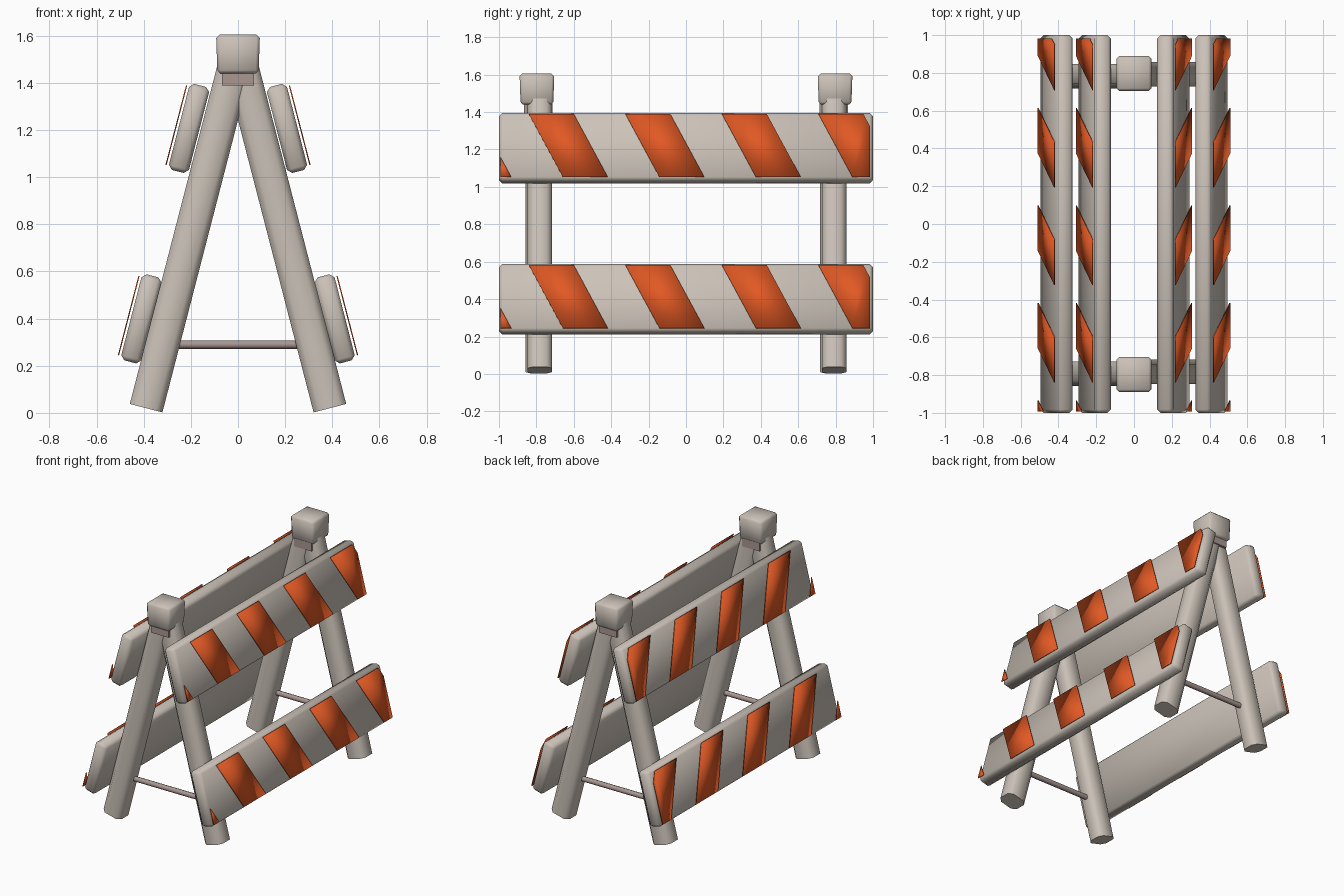
import bpy, bmesh, math
from mathutils import Matrix, Vector

if "Cube" in bpy.data.objects:
    bpy.data.objects.remove(bpy.data.objects["Cube"], do_unlink=True)

TILT = math.radians(14.5)


def material(name, rgb):
    m = bpy.data.materials.new(name)
    m.use_nodes = True
    m.diffuse_color = (*rgb, 1)
    m.node_tree.nodes["Principled BSDF"].inputs["Base Color"].default_value = (*rgb, 1)
    return m


BEIGE = material("warm_grey_paint", (0.60, 0.54, 0.48))
ORANGE = material("reflective_orange", (0.76, 0.10, 0.018))
METAL = material("dull_pink_metal", (0.40, 0.31, 0.29))


def finish(name, bm, mat, loc, tilt=0.0, angle=50):
    """Turn a bmesh into a smooth shaded object, leaned about the y axis."""
    bmesh.ops.recalc_face_normals(bm, faces=bm.faces)
    mesh = bpy.data.meshes.new(name)
    bm.to_mesh(mesh)
    bm.free()
    mesh.materials.append(mat)
    ob = bpy.data.objects.new(name, mesh)
    bpy.context.collection.objects.link(ob)
    ob.location = loc
    ob.rotation_euler = (0, tilt, 0)
    bpy.ops.object.select_all(action="DESELECT")
    bpy.context.view_layer.objects.active = ob
    ob.select_set(True)
    bpy.ops.object.shade_smooth_by_angle(angle=math.radians(angle))
    return ob


def box(size, bevel=0.0, only_long=False):
    bm = bmesh.new()
    bmesh.ops.create_cube(bm, size=1, matrix=Matrix.Diagonal((*size, 1)))
    if bevel:
        edges = [e for e in bm.edges if not only_long
                 or abs((e.verts[0].co - e.verts[1].co).z) > 0.1]
        bmesh.ops.bevel(bm, geom=edges, offset=bevel, segments=1,
                        affect="EDGES", profile=0.5)
    return bm


def stripes(side):
    """Slanted bands, clipped to the board ends."""
    bm = bmesh.new()
    half, width, shift, pitch = 0.174, 0.24, 0.182, 0.516
    x = side * 0.053
    for i in range(5):
        y = -1.356 + i * pitch
        bm.faces.new([bm.verts.new((x, yy, zz)) for yy, zz in (
            (y, half), (y + width, half),
            (y + width + shift, -half), (y + shift, -half))])
    for end, d in ((0.983, 1), (-0.992, -1)):
        bmesh.ops.bisect_plane(bm, geom=bm.verts[:] + bm.edges[:] + bm.faces[:],
                               plane_co=Vector((0, end, 0)), plane_no=Vector((0, d, 0)),
                               clear_outer=True)
    # thicken the bands into thin plates
    made = bmesh.ops.extrude_face_region(bm, geom=bm.faces[:])["geom"]
    bmesh.ops.translate(bm, vec=(side * 0.005, 0, 0),
                        verts=[v for v in made if isinstance(v, bmesh.types.BMVert)])
    return bm


for side, word in ((1, "left"), (-1, "right")):
    lean = -side * TILT

    # Legs, running from the floor up into the caps
    for y, end in ((-0.787, "front"), (0.787, "back")):
        length = 1.49
        foot = Vector((side * 0.39, y + side * 0.005, 0.02))
        mid = foot + Vector((math.sin(lean), 0, math.cos(lean))) * length / 2
        finish(f"{end}_{word}_leg", box((0.143, 0.13, length), 0.028, True),
               BEIGE, mid, lean)

    # Boards with their painted bands
    for x, z, level in ((0.208, 1.207, "upper"), (0.410, 0.399, "lower")):
        loc = (side * x, 0, z)
        finish(f"{level}_{word}_board", box((0.088, 2.0, 0.377), 0.018),
               BEIGE, loc, lean)
        finish(f"{level}_{word}_stripes", stripes(side), ORANGE, loc, lean, 180)

for sign, end in ((-1, "front"), (1, "back")):
    # Cap, slightly narrowed at its lower rim
    cap = box((0.185, 0.185, 0.165), 0.014)
    for v in cap.verts:
        if v.co.z < -0.06:
            v.co.x *= 0.95
            v.co.y *= 0.95
    finish(f"{end}_cap", cap, BEIGE, (0, sign * 0.797, 1.5225))

    # Hinge block under the cap
    finish(f"{end}_hinge", box((0.136, 0.15, 0.06)), METAL, (0, sign * 0.79, 1.42))

    # Spreader rod between the legs
    rod = bmesh.new()
    bmesh.ops.create_cone(rod, cap_ends=True, segments=8, radius1=0.018,
                          radius2=0.018, depth=0.56,
                          matrix=Matrix.Rotation(math.pi / 2, 4, "Y"))
    finish(f"{end}_spreader_rod", rod, METAL, (0, sign * 0.787, 0.29))
